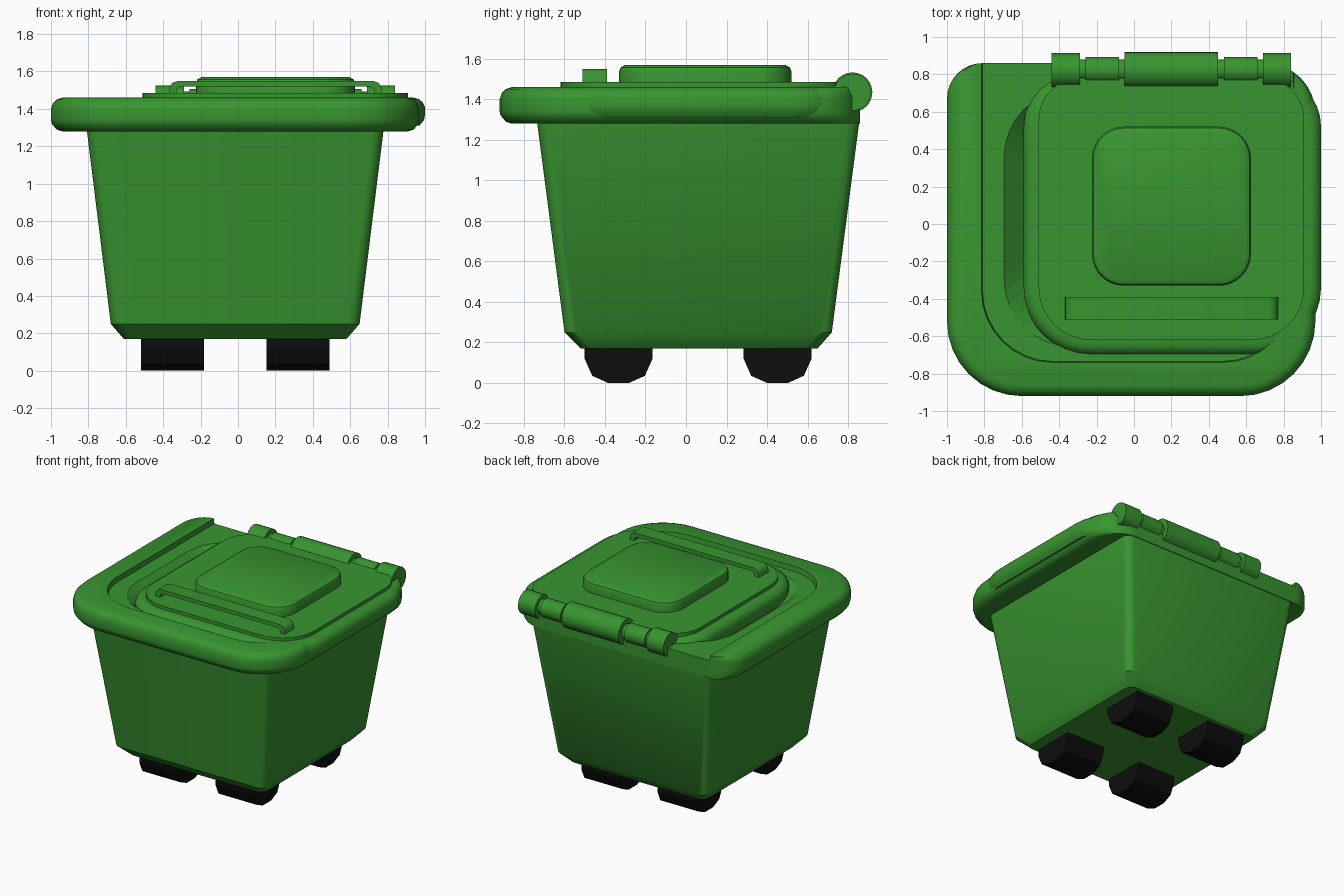
import bpy, bmesh, math

if "Cube" in bpy.data.objects:
    bpy.data.objects.remove(bpy.data.objects["Cube"])


def material(name, rgb):
    m = bpy.data.materials.new(name)
    m.diffuse_color = (*rgb, 1)
    m.use_nodes = True
    m.node_tree.nodes["Principled BSDF"].inputs["Base Color"].default_value = m.diffuse_color
    return m


GREEN = material("bin green", (0.04, 0.30, 0.03))
BLACK = material("wheel black", (0.004, 0.004, 0.004))


def finish(bm, name, mat, smooth=35):
    bmesh.ops.recalc_face_normals(bm, faces=bm.faces)
    me = bpy.data.meshes.new(name)
    bm.to_mesh(me)
    bm.free()
    ob = bpy.data.objects.new(name, me)
    bpy.context.collection.objects.link(ob)
    me.materials.append(mat)
    if smooth:
        bpy.ops.object.select_all(action='DESELECT')
        bpy.context.view_layer.objects.active = ob
        ob.select_set(True)
        bpy.ops.object.shade_smooth_by_angle(angle=math.radians(smooth))
    return ob


def outline(x0, x1, y0, y1, radii, seg):
    """Rounded rectangle; radii = front left, front right, back right, back left."""
    pts = []
    corners = [(x0, y0, 1, 1), (x1, y0, -1, 1), (x1, y1, -1, -1), (x0, y1, 1, -1)]
    for k, ((cx, cy, sx, sy), r) in enumerate(zip(corners, radii)):
        for i in range(seg + 1):
            a = math.pi + (k + i / seg) * math.pi / 2
            pts.append((cx + sx * r + r * math.cos(a), cy + sy * r + r * math.sin(a)))
    return pts


def loft(name, rings, radii, mat=GREEN, seg=8, smooth=35):
    """Skin a stack of (x0, x1, y0, y1, z, inset) outlines into a closed solid."""
    bm = bmesh.new()
    loops = []
    for x0, x1, y0, y1, z, d in rings:
        rr = [max(r - d, 0.01) for r in radii]
        loops.append([bm.verts.new((x, y, z)) for x, y in outline(x0, x1, y0, y1, rr, seg)])
    for a, b in zip(loops, loops[1:]):
        n = len(a)
        for i in range(n):
            bm.faces.new((a[i], a[(i + 1) % n], b[(i + 1) % n], b[i]))
    bm.faces.new(loops[0][::-1])
    bm.faces.new(loops[-1])
    return finish(bm, name, mat, smooth)


def slab(name, x0, x1, y0, y1, steps, radii, **kw):
    """Loft whose rings are (z, inset) of one outline."""
    return loft(name, [(x0 + d, x1 - d, y0 + d, y1 - d, z, d) for z, d in steps], radii, **kw)


# Tapered body with chamfered base
loft("body", [(-0.61, 0.58, -0.52, 0.65, 0.17, 0),
              (-0.68, 0.65, -0.60, 0.72, 0.25, 0),
              (-0.81, 0.78, -0.737, 0.857, 1.30, 0)], [0.06] * 4, seg=4)

# Rolled rim, flush with the body at the back
steps = [(1.28, 0.06), (1.29, 0.03), (1.32, 0.005), (1.34, 0), (1.40, 0),
         (1.43, 0.01), (1.45, 0.03), (1.46, 0.06)]
rim = loft("rim", [(-1 + d, 0.97 - d, -0.92 + d, 0.86, z, d) for z, d in steps],
           [0.40, 0.40, 0.27, 0.19])

# Cutters: shallow recess open to the back, and the sloped mouth
recess = loft("recess_cutter", [(-0.81, 0.85, -0.735, 1.1, 1.42, 0),
                                (-0.82, 0.86, -0.745, 1.1, 1.50, 0)],
              [0.38, 0.38, 0.02, 0.02], smooth=0)
mouth = loft("mouth_cutter", [(-0.57, 0.75, -0.55, 0.68, 1.31, 0),
                              (-0.70, 0.80, -0.66, 0.72, 1.425, 0)],
             [0.36, 0.36, 0.3, 0.36], smooth=0)
for cutter in (recess, mouth):
    cutter.hide_render = True
    cutter.hide_set(True)
    cutter.display_type = 'WIRE'
    mod = rim.modifiers.new(cutter.name, 'BOOLEAN')
    mod.operation = 'DIFFERENCE'
    mod.solver = 'EXACT'
    mod.object = cutter

# Lid: rounded skirt, thin plate, raised panel
slab("lid", -0.59, 1.0, -0.70, 0.80,
     [(1.31, 0.03), (1.34, 0.005), (1.37, 0), (1.41, 0), (1.435, 0.012), (1.453, 0.035), (1.46, 0.06)],
     [0.36, 0.36, 0.28, 0.28])
slab("lid_plate", -0.51, 0.91, -0.62, 0.78, [(1.45, 0), (1.485, 0)], [0.28, 0.28, 0.22, 0.22])
slab("lid_panel", -0.225, 0.625, -0.33, 0.52,
     [(1.48, 0), (1.54, 0), (1.558, 0.008), (1.57, 0.03)], [0.17] * 4)

# Handle: flat bar bent down at both ends
half = [(-0.57, 1.48), (-0.565, 1.52), (-0.55, 1.54), (-0.52, 1.55)]
inner = [(-0.48, 1.52), (-0.51, 1.517), (-0.527, 1.505), (-0.53, 1.48)]
prof = half + [(-x, z) for x, z in reversed(half)] + [(-x, z) for x, z in reversed(inner)] + inner
bm = bmesh.new()
face = bm.faces.new([bm.verts.new((0.2 + x, -0.51, z)) for x, z in prof])
ext = bmesh.ops.extrude_face_region(bm, geom=[face])
bmesh.ops.translate(bm, vec=(0, 0.12, 0), verts=[v for v in ext["geom"] if isinstance(v, bmesh.types.BMVert)])
finish(bm, "handle", GREEN)


def rod(name, x0, x1, r):
    bm = bmesh.new()
    bmesh.ops.create_cone(bm, cap_ends=True, segments=24, radius1=r, radius2=r, depth=x1 - x0)
    for v in bm.verts:
        x, y, z = v.co
        v.co = ((x0 + x1) / 2 + z, 0.822 + x, 1.435 + y)
    finish(bm, name, GREEN)


# Hinge barrels on a thinner pin
rod("hinge_pin", -0.43, 0.83, 0.058)
rod("hinge_centre", -0.05, 0.45, 0.098)
for side in (-1, 1):
    tag = "left" if side < 0 else "right"
    for part, a, b, r in (("inner", 0.28, 0.46, 0.072), ("outer", 0.49, 0.64, 0.091)):
        x0, x1 = sorted((0.2 + side * a, 0.2 + side * b))
        rod(f"hinge_{part}_{tag}", x0, x1, r)

# Chunky faceted wheels
half = [(0.052, 0), (0.13, 0.035), (0.168, 0.12), (0.168, 0.19)]
prof = half + [(-y, z) for y, z in reversed(half)]
for cx, sx in ((-0.35, "left"), (0.32, "right")):
    for cy, sy in ((-0.333, "front"), (0.452, "back")):
        bm = bmesh.new()
        face = bm.faces.new([bm.verts.new((cx - 0.168, cy + y, z)) for y, z in prof])
        ext = bmesh.ops.extrude_face_region(bm, geom=[face])
        bmesh.ops.translate(bm, vec=(0.336, 0, 0),
                            verts=[v for v in ext["geom"] if isinstance(v, bmesh.types.BMVert)])
        finish(bm, f"wheel_{sy}_{sx}", BLACK, smooth=0)
